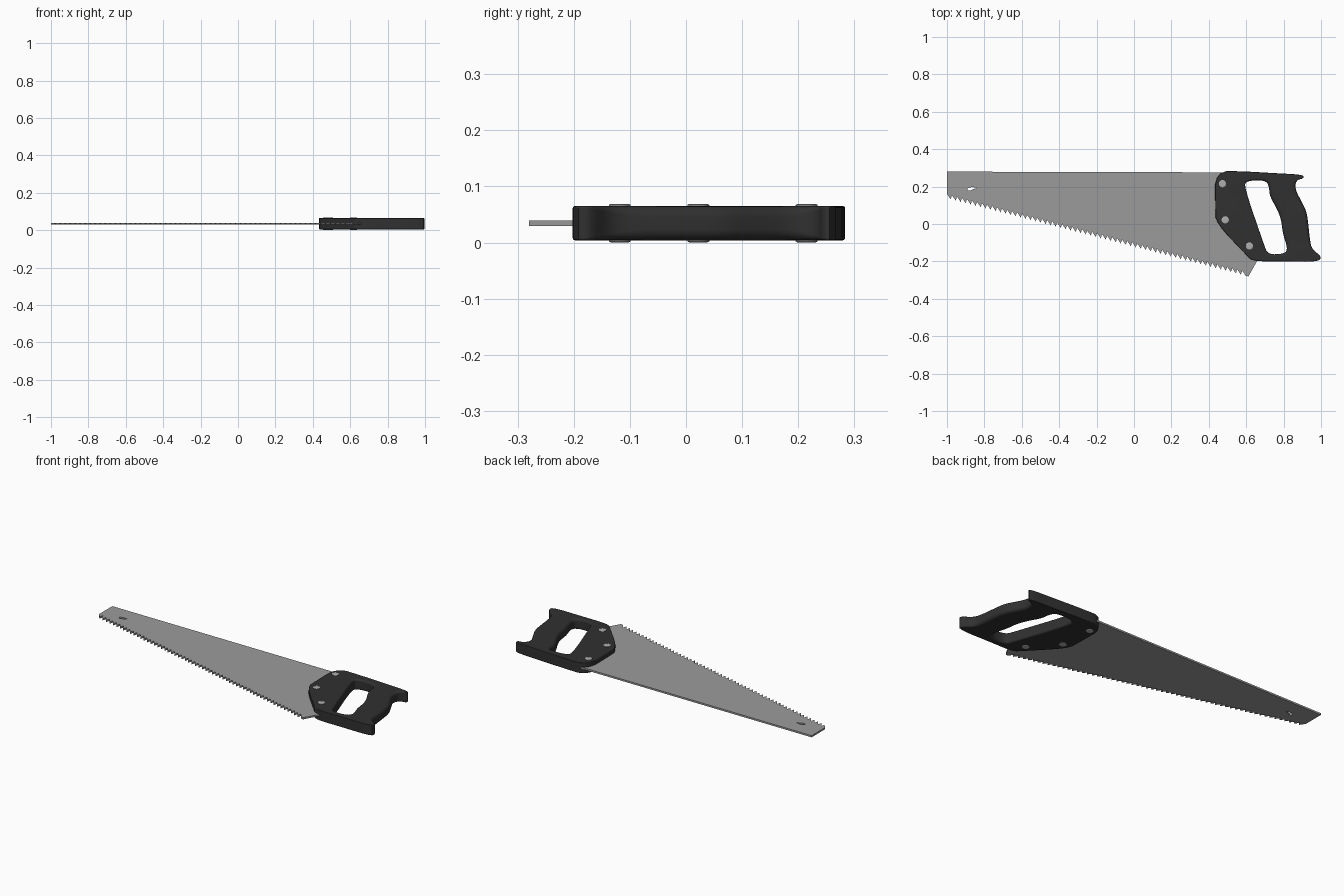
import bpy, bmesh, math
from mathutils import Vector

if "Cube" in bpy.data.objects:
    bpy.data.objects.remove(bpy.data.objects["Cube"])

MID = 0.0345  # height of the saw's middle plane


def material(name, v):
    m = bpy.data.materials.new(name)
    m.diffuse_color = (v, v, v, 1)
    m.use_nodes = True
    m.node_tree.nodes["Principled BSDF"].inputs["Base Color"].default_value = m.diffuse_color
    return m


def soften(loop, rounds=2):
    """Corner cutting on a closed list of (x, y, edge radius)."""
    for _ in range(rounds):
        out = []
        for i, p in enumerate(loop):
            q = loop[(i + 1) % len(loop)]
            for t in (0.25, 0.75):
                out.append(tuple(a + (b - a) * t for a, b in zip(p, q)))
        loop = out
    return loop


def oriented(loop, ccw):
    area = sum(loop[i - 1][0] * p[1] - p[0] * loop[i - 1][1] for i, p in enumerate(loop))
    return loop if (area > 0) == ccw else loop[::-1]


def inward(loop, i):
    """Direction into the material (left of travel), lengthened at corners."""
    p = Vector(loop[i][:2])
    a = (p - Vector(loop[i - 1][:2])).normalized()
    b = (Vector(loop[(i + 1) % len(loop)][:2]) - p).normalized()
    na = Vector((-a.y, a.x))
    n = (na + Vector((-b.y, b.x))).normalized()
    return n / max(0.6, n.dot(na))


def slab(name, outer, hole, half, mat, steps=0):
    """Plate with a hole and per-point rounded edges."""
    bm = bmesh.new()
    caps = {-1: [], 1: []}
    arc = [k / steps * math.pi / 2 for k in range(steps + 1)] if steps else [math.pi / 2]
    for loop in (oriented(outer, True), oriented(hole, False)):
        n = len(loop)
        dirs = [inward(loop, i) for i in range(n)]
        rings = []
        for side, angles in ((-1, arc), (1, arc[::-1])):
            for a in angles:
                ring = []
                for (x, y, r), d in zip(loop, dirs):
                    off = r * (1 - math.sin(a))
                    z = half - r * (1 - math.cos(a))
                    ring.append(bm.verts.new((x + d.x * off, y + d.y * off, MID + side * z)))
                rings.append(ring)
        for lo, hi in zip(rings, rings[1:]):
            for i in range(n):
                j = (i + 1) % n
                bm.faces.new((lo[i], lo[j], hi[j], hi[i]))
        for side, ring in ((-1, rings[0]), (1, rings[-1])):
            caps[side] += [bm.edges.get((ring[i - 1], ring[i])) for i in range(n)]
    for side, edges in caps.items():
        bmesh.ops.triangle_fill(bm, use_beauty=True, edges=edges, normal=(0, 0, side))
    bmesh.ops.recalc_face_normals(bm, faces=bm.faces)
    return finish(name, bm, mat)


def finish(name, bm, mat, angle=35):
    me = bpy.data.meshes.new(name)
    bm.to_mesh(me)
    bm.free()
    ob = bpy.data.objects.new(name, me)
    bpy.context.collection.objects.link(ob)
    me.materials.append(mat)
    bpy.ops.object.select_all(action='DESELECT')
    ob.select_set(True)
    bpy.context.view_layer.objects.active = ob
    bpy.ops.object.shade_smooth_by_angle(angle=math.radians(angle))
    wn = ob.modifiers.new("flat_sides", 'WEIGHTED_NORMAL')
    wn.keep_sharp = True
    return ob


steel = material("blade_steel", 0.33)
black = material("handle_black", 0.03)
bright = material("bolt_steel", 0.42)

# Blade: toothed lower edge, hidden end inside the handle, hanging slot near the tip
teeth = 60
start, end = Vector((-1.0, 0.137)), Vector((0.605, -0.28))
step = (end - start) / teeth
blade = [(-1, 0.28, 0), (-1, 0.16, 0)]
for i in range(teeth):
    tip = start + step * (i + 0.75)
    root = start + step * (i + 1)
    blade.append((tip.x, tip.y, 0))
    if i < teeth - 1:
        blade.append((root.x, root.y + 0.024, 0))
blade += [(0.612, -0.28, 0), (0.66, -0.195, 0), (0.65, -0.12, 0), (0.56, 0.15, 0), (0.52, 0.276, 0)]
slot = [(-0.892, 0.180, 0), (-0.890, 0.191, 0), (-0.872, 0.198, 0),
        (-0.836, 0.194, 0), (-0.858, 0.187, 0), (-0.875, 0.178, 0)]
slab("blade", blade, soften(slot, 1), 0.005, steel)

# Handle: outline and hand opening, with fuller rounding along the grip
s, g = 0.004, 0.020
outline = [(0.432, 0.285, s), (0.60, 0.281, s), (0.75, 0.272, s), (0.907, 0.264, s),
           (0.907, 0.243, s), (0.868, 0.235, 0.008), (0.860, 0.19, g), (0.895, 0.12, g),
           (0.922, 0.07, g), (0.932, 0.0, g), (0.940, -0.08, g), (0.950, -0.135, 0.012),
           (1.004, -0.173, s), (0.985, -0.203, s), (0.80, -0.20, s), (0.635, -0.20, s),
           (0.60, -0.165, s), (0.438, 0.005, s), (0.435, 0.08, s)]
opening = [(0.59, 0.195, 0.010), (0.60, 0.232, 0.010), (0.705, 0.234, 0.012), (0.722, 0.20, g),
           (0.725, 0.15, g), (0.765, 0.08, g), (0.788, 0.02, g), (0.795, -0.05, g),
           (0.822, -0.13, g), (0.805, -0.16, 0.012), (0.715, -0.163, 0.010), (0.695, -0.11, 0.010)]
slab("handle", soften(outline), soften(opening), 0.0305, black, steps=5)

# Bolts: shallow domed heads on both faces
for i, (x, y) in enumerate(((0.473, 0.215), (0.488, 0.022), (0.617, -0.118))):
    bm = bmesh.new()
    rings = []
    for r, z in ((0.012, -0.0345), (0.017, -0.034), (0.0195, -0.0325),
                 (0.0195, 0.0325), (0.017, 0.034), (0.012, 0.0345)):
        rings.append([bm.verts.new((x + r * math.cos(k * math.tau / 24),
                                    y + r * math.sin(k * math.tau / 24), MID + z)) for k in range(24)])
    for lo, hi in zip(rings, rings[1:]):
        for k in range(24):
            bm.faces.new((lo[k - 1], lo[k], hi[k], hi[k - 1]))
    bm.faces.new(rings[0][::-1])
    bm.faces.new(rings[-1])
    finish(f"bolt_{i + 1}", bm, bright)
